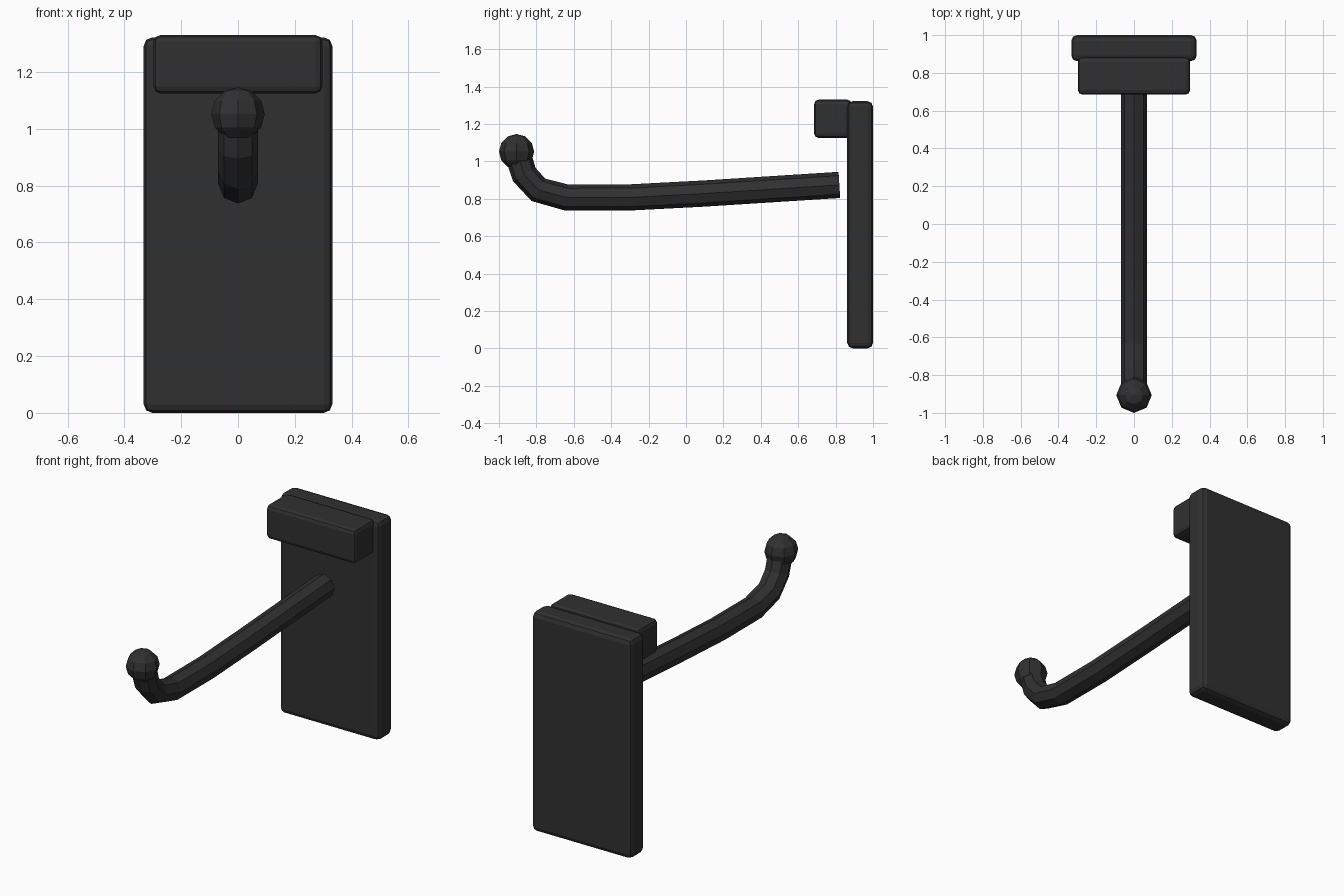
import bpy, bmesh, math
from mathutils import Vector

old = bpy.data.objects.get("Cube")
if old:
    bpy.data.objects.remove(old, do_unlink=True)

black = bpy.data.materials.new("charcoal black")
black.use_nodes = True
colour = (0.03, 0.03, 0.03, 1)
black.diffuse_color = colour
black.node_tree.nodes["Principled BSDF"].inputs["Base Color"].default_value = colour


def add_object(name, bm):
    bmesh.ops.recalc_face_normals(bm, faces=bm.faces)
    mesh = bpy.data.meshes.new(name)
    bm.to_mesh(mesh)
    bm.free()
    mesh.materials.append(black)
    obj = bpy.data.objects.new(name, mesh)
    bpy.context.collection.objects.link(obj)
    return obj


def block(name, low, high, bevel):
    low, high = Vector(low), Vector(high)
    bm = bmesh.new()
    bmesh.ops.create_cube(bm, size=1)
    bmesh.ops.scale(bm, vec=high - low, verts=bm.verts)
    bmesh.ops.translate(bm, vec=(low + high) / 2, verts=bm.verts)
    obj = add_object(name, bm)
    mod = obj.modifiers.new("soft edges", 'BEVEL')
    mod.width = bevel
    mod.segments = 2
    return obj


# Back plate and the ledge along its top
block("back_plate", (-0.332, 0.862, 0), (0.332, 1, 1.322), 0.03)
block("top_ledge", (-0.297, 0.685, 1.125), (0.297, 0.885, 1.33), 0.024)

# Eight-sided hook arm swept along a path in the side plane
path = [(0.82, 0.874), (0.1, 0.828), (-0.3, 0.807), (-0.64, 0.807),
        (-0.79, 0.848), (-0.865, 0.93), (-0.9, 1.04)]
points = [Vector((0, y, z)) for y, z in path]
side = Vector((1, 0, 0))
sides, radius = 8, 0.07
bm = bmesh.new()
rings = []
for i, p in enumerate(points):
    before = (p - points[max(i - 1, 0)]).normalized()
    after = (points[min(i + 1, len(points) - 1)] - p).normalized()
    up = side.cross(before + after).normalized()
    ring = []
    for k in range(sides):
        a = math.tau * k / sides
        ring.append(bm.verts.new(p + radius * (side * math.cos(a) + up * math.sin(a))))
    rings.append(ring)
for a, b in zip(rings, rings[1:]):
    for k in range(sides):
        n = (k + 1) % sides
        bm.faces.new((a[k], a[n], b[n], b[k]))
bm.faces.new(rings[0])
bm.faces.new(rings[-1])
add_object("hook_arm", bm)

# Faceted ball on the tip
bm = bmesh.new()
bmesh.ops.create_uvsphere(bm, u_segments=8, v_segments=6, radius=0.094)
bmesh.ops.translate(bm, vec=(0, -0.906, 1.052), verts=bm.verts)
add_object("tip_ball", bm)
